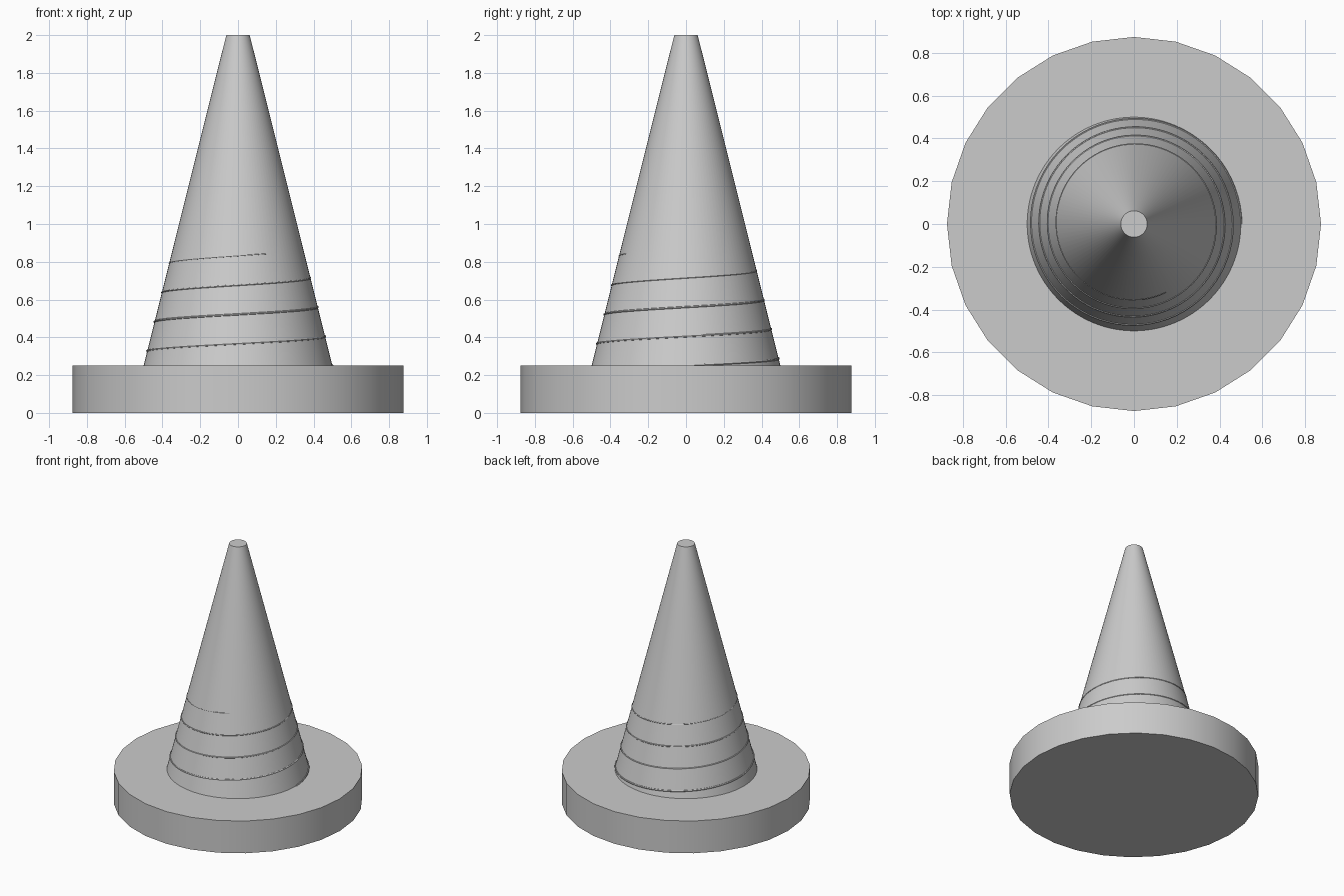
import bpy
import math

cube = bpy.data.objects.get("Cube")
if cube:
    bpy.data.objects.remove(cube, do_unlink=True)

BASE_R, BASE_H = 0.875, 0.25
FOOT_R, TIP_R, TOP_Z = 0.5, 0.062, 2.0
PITCH, TURNS, STEPS = 0.155, 3.82, 72

grey = bpy.data.materials.new("plain grey")
grey.use_nodes = True
colour = (0.6, 0.6, 0.6, 1)
grey.diffuse_color = colour
grey.node_tree.nodes["Principled BSDF"].inputs["Base Color"].default_value = colour


def cone_radius(z):
    return FOOT_R + (TIP_R - FOOT_R) * (z - BASE_H) / (TOP_Z - BASE_H)


def frustum(name, sides, r1, r2, z1, z2):
    bpy.ops.mesh.primitive_cone_add(vertices=sides, radius1=r1, radius2=r2,
                                    depth=z2 - z1, location=(0, 0, (z1 + z2) / 2))
    obj = bpy.context.object
    obj.name = name
    obj.data.materials.append(grey)
    bpy.ops.object.shade_smooth_by_angle(angle=math.radians(30))
    return obj


# Round base and tapered post
frustum("round_base", 28, BASE_R, BASE_R, 0, BASE_H)
frustum("tapered_post", 96, FOOT_R, TIP_R, BASE_H, TOP_Z)

# Fine spiral thread, fading into the post at its upper end
curve = bpy.data.curves.new("spiral_thread", "CURVE")
curve.dimensions = "3D"
curve.bevel_depth = 0.006
curve.bevel_resolution = 1
curve.use_fill_caps = True
path = curve.splines.new("POLY")
count = int(STEPS * TURNS) + 1
path.points.add(count - 1)
for i, point in enumerate(path.points):
    turn = i / STEPS
    angle = turn * math.tau
    z = BASE_H + PITCH * turn
    r = cone_radius(z)
    point.co = (r * math.cos(angle), r * math.sin(angle), z, 1)
    point.radius = 1 - 0.6 * (i / (count - 1)) ** 2
thread = bpy.data.objects.new("spiral_thread", curve)
bpy.context.collection.objects.link(thread)
curve.materials.append(grey)

# Turn the thread into a mesh
bpy.ops.object.select_all(action="DESELECT")
thread.select_set(True)
bpy.context.view_layer.objects.active = thread
bpy.ops.object.convert(target="MESH")
bpy.ops.object.shade_smooth_by_angle(angle=math.radians(50))
